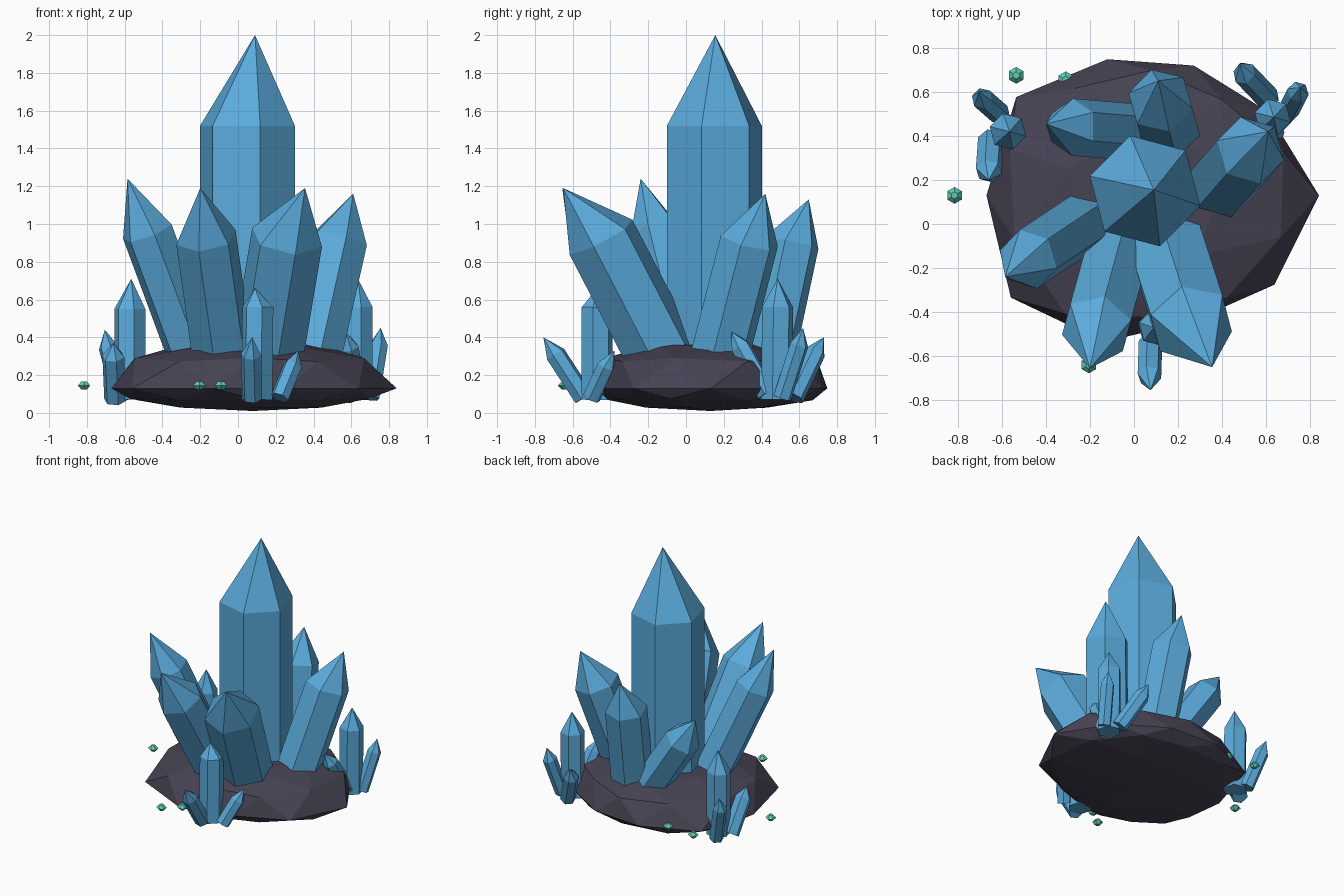
import bpy, bmesh, math
from mathutils import Vector

if "Cube" in bpy.data.objects:
    bpy.data.objects.remove(bpy.data.objects["Cube"])


def material(name, rgb):
    m = bpy.data.materials.new(name)
    m.diffuse_color = (*rgb, 1)
    m.use_nodes = True
    m.node_tree.nodes["Principled BSDF"].inputs["Base Color"].default_value = m.diffuse_color
    return m


BLUE = material("crystal blue", (0.105, 0.41, 0.72))
STONE = material("dark stone", (0.063, 0.056, 0.088))
TEAL = material("teal", (0.115, 0.61, 0.46))


def finish(name, bm, mat):
    bmesh.ops.recalc_face_normals(bm, faces=bm.faces[:])
    me = bpy.data.meshes.new(name)
    bm.to_mesh(me)
    bm.free()
    me.materials.append(mat)
    ob = bpy.data.objects.new(name, me)
    bpy.context.collection.objects.link(ob)


def crystal(name, foot, shoulder, tip, r, turn=45):
    """Six-sided prism from foot to shoulder, closed by a point at tip."""
    foot, shoulder = Vector(foot), Vector(shoulder)
    q = Vector((0, 0, 1)).rotation_difference(shoulder - foot)
    bm = bmesh.new()
    rings = []
    for c in (foot, shoulder):
        ring = []
        for k in range(6):
            a = math.radians(turn + 60 * k)
            ring.append(bm.verts.new(c + q @ Vector((r * math.cos(a), r * math.sin(a), 0))))
        rings.append(ring)
    top = bm.verts.new(tip)
    lo, hi = rings
    bm.faces.new(lo[::-1])
    for k in range(6):
        j = (k + 1) % 6
        bm.faces.new((lo[k], lo[j], hi[j], hi[k]))
        bm.faces.new((hi[k], hi[j], top))
    finish(name, bm, BLUE)


# rock base: flattened icosphere with an uneven rim (one radius per 36 degrees)
RIM = [0.76, 0.65, 0.62, 0.65, 0.76, 0.75, 0.79, 0.70, 0.60, 0.69]
bm = bmesh.new()
bmesh.ops.create_icosphere(bm, subdivisions=2, radius=1)
for v in bm.verts:
    x, y, z = v.co
    t = (math.degrees(math.atan2(y, x)) + 18) % 360 / 36
    i = int(t) % 10
    f = t - int(t)
    rad = math.hypot(x, y) * (RIM[i] * (1 - f) + RIM[(i + 1) % 10] * f)
    a = math.radians(t * 36)
    h = min(0.26 * z ** 0.75, 0.235) if z > 0.01 else 0.12 * z
    v.co = (0.08 + rad * math.cos(a), 0.13 + rad * math.sin(a), 0.13 + h)
finish("rock_base", bm, STONE)

# large crystals
crystal("main_crystal", (0.05, 0.15, 0.15), (0.05, 0.15, 1.52), (0.09, 0.155, 2.0), 0.26, -15)
crystal("front_left_crystal", (-0.06, -0.07, 0.15), (-0.17, -0.47, 0.93), (-0.20, -0.655, 1.19), 0.165, 15)
crystal("left_crystal", (-0.18, 0.04, 0.15), (-0.48, -0.16, 0.96), (-0.585, -0.24, 1.24), 0.14, 45)
crystal("front_right_crystal", (0.13, -0.045, 0.15), (0.26, -0.45, 0.93), (0.355, -0.65, 1.19), 0.195, 45)
crystal("right_crystal", (0.36, 0.14, 0.15), (0.53, 0.335, 0.91), (0.61, 0.42, 1.16), 0.16, 45)
crystal("back_crystal", (0.165, 0.40, 0.15), (0.12, 0.56, 0.90), (0.11, 0.65, 1.13), 0.15, 46)
crystal("back_left_crystal", (0.08, 0.41, 0.18), (-0.28, 0.44, 0.72), (-0.40, 0.455, 0.91), 0.13, 30)

# small clusters around the rim: foot, shoulder, tip, radius
CLUSTERS = {
    "front_cluster": [
        ((0.10, -0.47, 0.07), (0.105, -0.47, 0.56), (0.09, -0.47, 0.66), 0.085),
        ((0.075, -0.54, 0.08), (0.07, -0.69, 0.31), (0.075, -0.755, 0.40), 0.055),
        ((0.22, -0.50, 0.08), (0.29, -0.42, 0.25), (0.32, -0.38, 0.33), 0.05)],
    "left_cluster": [
        ((-0.57, 0.42, 0.07), (-0.573, 0.42, 0.55), (-0.565, 0.42, 0.71), 0.085),
        ((-0.61, 0.50, 0.07), (-0.69, 0.57, 0.35), (-0.705, 0.60, 0.44), 0.05),
        ((-0.65, 0.38, 0.07), (-0.66, 0.24, 0.30), (-0.66, 0.20, 0.37), 0.06)],
    "right_cluster": [
        ((0.63, 0.48, 0.07), (0.63, 0.485, 0.56), (0.635, 0.485, 0.71), 0.085),
        ((0.61, 0.57, 0.08), (0.50, 0.685, 0.32), (0.48, 0.73, 0.40), 0.055),
        ((0.70, 0.51, 0.08), (0.745, 0.60, 0.36), (0.755, 0.62, 0.45), 0.05),
        ((0.63, 0.43, 0.10), (0.585, 0.29, 0.35), (0.57, 0.24, 0.43), 0.055)],
}
for group, parts in CLUSTERS.items():
    for n, (foot, shoulder, tip, r) in enumerate(parts, 1):
        crystal(f"{group}_{n}", foot, shoulder, tip, r)

# floating teal shards: squat six-sided gems
SHARDS = [(-0.815, 0.13), (-0.535, 0.675), (-0.31, 0.655), (-0.205, -0.64), (-0.09, -0.55)]
for n, (x, y) in enumerate(SHARDS, 1):
    bm = bmesh.new()
    rings = [[bm.verts.new((x + r * math.cos(math.radians(30 + 60 * k)),
                            y + r * math.sin(math.radians(30 + 60 * k)), z))
              for k in range(6)]
             for r, z in ((0.016, 0.123), (0.038, 0.145), (0.016, 0.167))]
    bm.faces.new(rings[0])
    bm.faces.new(rings[2])
    for lo, hi in zip(rings, rings[1:]):
        for k in range(6):
            j = (k + 1) % 6
            bm.faces.new((lo[k], lo[j], hi[j], hi[k]))
    finish(f"teal_shard_{n}", bm, TEAL)
